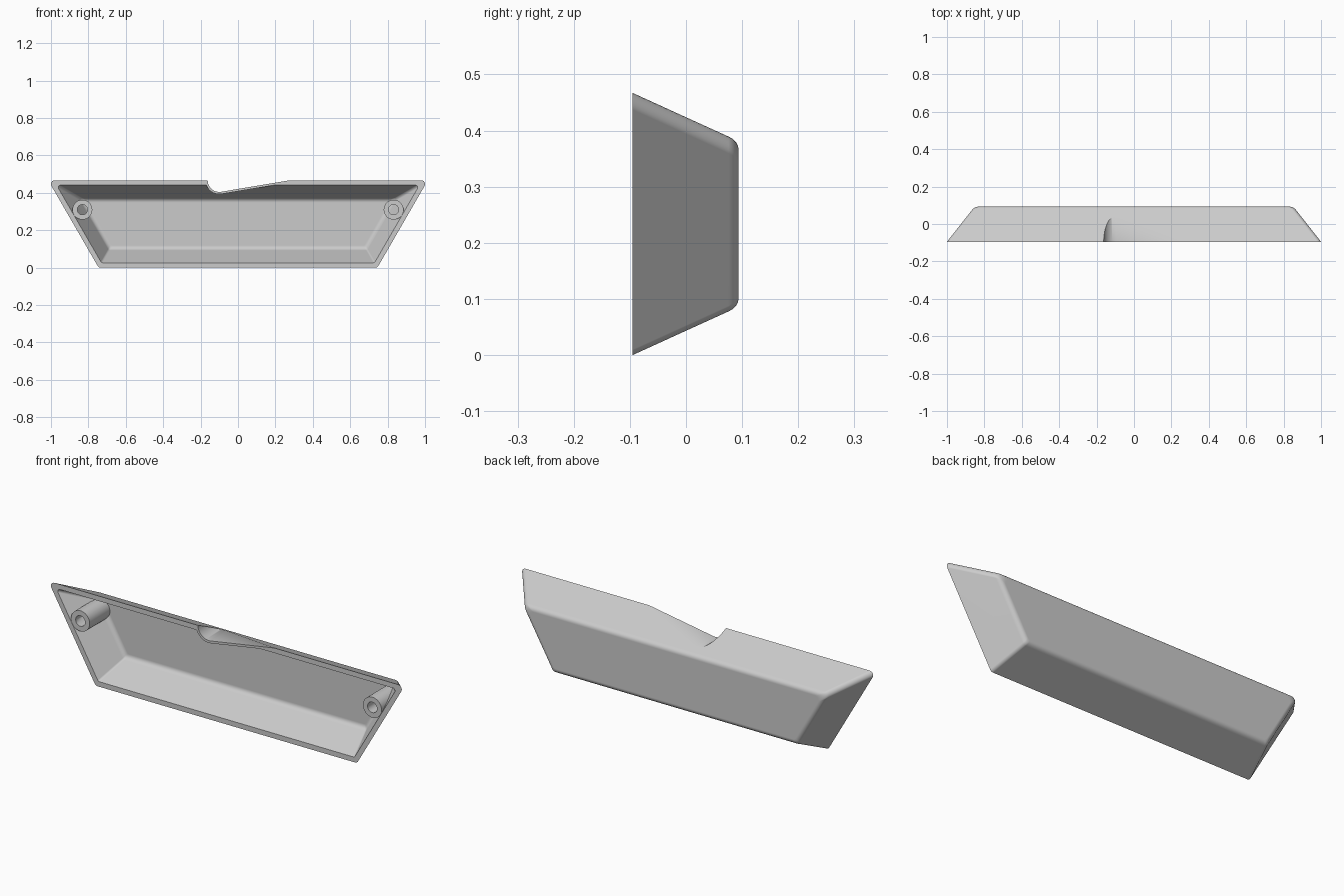
import bpy, bmesh, math
from mathutils import Vector

if "Cube" in bpy.data.objects:
    bpy.data.objects.remove(bpy.data.objects["Cube"], do_unlink=True)

FRONT, BACK = -0.095, 0.094
HEIGHT, TOP_X, BOTTOM_X = 0.467, 1.015, 0.745
TAPER = 0.455                      # wall inset per unit of depth


def new_object(name, bm):
    bmesh.ops.recalc_face_normals(bm, faces=bm.faces)
    mesh = bpy.data.meshes.new(name)
    bm.to_mesh(mesh)
    bm.free()
    ob = bpy.data.objects.new(name, mesh)
    bpy.context.collection.objects.link(ob)
    return ob


def skin(name, loops, closed=False):
    """Bridge equal rings of points; cap the ends unless closed on itself."""
    bm = bmesh.new()
    rings = [[bm.verts.new(p) for p in loop] for loop in loops]
    pairs = list(zip(rings, rings[1:]))
    if closed:
        pairs.append((rings[-1], rings[0]))
    else:
        bm.faces.new(rings[0])
        bm.faces.new(rings[-1])
    for a, b in pairs:
        for i in range(len(a)):
            j = (i + 1) % len(a)
            bm.faces.new((a[i], a[j], b[j], b[i]))
    return new_object(name, bm)


def outline(inset, y, radius, steps=6):
    """Trapezoid with rounded corners, moved inward by inset."""
    slope = (TOP_X - BOTTOM_X) / HEIGHT
    side = inset * math.hypot(1, slope)
    low, high = inset, HEIGHT - inset
    xl, xh = BOTTOM_X + slope * low - side, BOTTOM_X + slope * high - side
    corners = [Vector(c) for c in ((-xl, low), (xl, low), (xh, high), (-xh, high))]
    points = []
    for i, c in enumerate(corners):
        a = (corners[i - 1] - c).normalized()
        b = (corners[(i + 1) % 4] - c).normalized()
        half = a.angle(b) / 2
        centre = c + (a + b).normalized() * radius / math.sin(half)
        start = c + a * radius / math.tan(half) - centre
        end = c + b * radius / math.tan(half) - centre
        for k in range(steps + 1):
            t = k / steps
            turn = math.pi - 2 * half
            d = (start * math.sin((1 - t) * turn) + end * math.sin(t * turn)) / math.sin(turn)
            points.append((centre.x + d.x, y, centre.y + d.y))
    return points


def tapered_tub(name, front, back, rim, radius, fillet, steps=6):
    """Tapered solid with a rounded back edge."""
    inset = lambda y: rim + TAPER * (y - FRONT)
    p0 = Vector((back - fillet, inset(back - fillet)))
    p1 = Vector((back, inset(back)))
    p2 = Vector((back, inset(back) + fillet))
    profile = [(front, inset(front))]
    for k in range(steps + 1):
        t = k / steps
        profile.append(p0 * (1 - t) ** 2 + p1 * 2 * t * (1 - t) + p2 * t * t)
    return skin(name, [outline(i, y, radius) for y, i in profile])


def scoop(name, offset):
    """Notch profile run front to back: round left end, long ramp on the right."""
    cx, cz, r = -0.1, HEIGHT, 0.062 + offset
    tilt = math.radians(9.5)
    profile = [(cx - r, 0.6)]
    for k in range(17):
        a = math.pi + (math.pi / 2 + tilt) * k / 16
        profile.append((cx + r * math.cos(a), cz + r * math.sin(a)))
    x, z = profile[-1]
    profile.append((x + (0.6 - z) / math.tan(tilt), 0.6))
    return skin(name, [[(px, y, pz) for px, pz in profile] for y in (-0.14, 0.14)])


def boss_tube(name, x, z=0.31, outer=0.053, inner=0.027, n=48):
    ring = lambda r, y: [(x + r * math.cos(math.tau * k / n), y,
                          z + r * math.sin(math.tau * k / n)) for k in range(n)]
    return skin(name, [ring(outer, -0.108), ring(outer, 0.13),
                       ring(inner, 0.13), ring(inner, -0.108)], closed=True)


def subtract(target, cutter):
    mod = target.modifiers.new("cut", 'BOOLEAN')
    mod.operation, mod.solver, mod.object = 'DIFFERENCE', 'EXACT', cutter
    bpy.context.view_layer.objects.active = target
    bpy.ops.object.modifier_apply(modifier=mod.name)
    bpy.data.objects.remove(cutter, do_unlink=True)


# Hollow interior, keeping material for the screw bosses and the notch wall
cavity = tapered_tub("cavity_cutter", FRONT - 0.02, 0.07, 0.026, 0.012, 0.018)
for side in (-1, 1):
    subtract(cavity, boss_tube("boss_cutter", side * 0.832))
subtract(cavity, scoop("notch_wall_cutter", 0.012))

# Outer body, notched on top and hollowed from the front
shell = tapered_tub("tray_shell", FRONT, BACK, 0.0, 0.02, 0.018)
subtract(shell, scoop("notch_cutter", 0.0))
subtract(shell, cavity)

# Plain grey finish
grey = bpy.data.materials.new("light_grey")
grey.use_nodes = True
colour = (0.6, 0.6, 0.6, 1)
grey.diffuse_color = colour
grey.node_tree.nodes["Principled BSDF"].inputs["Base Color"].default_value = colour
shell.data.materials.clear()
shell.data.materials.append(grey)
for poly in shell.data.polygons:
    poly.material_index = 0

# Soft fillets, crisp rims
bpy.ops.object.select_all(action='DESELECT')
shell.select_set(True)
bpy.context.view_layer.objects.active = shell
bpy.ops.object.shade_smooth_by_angle(angle=math.radians(30))
weighted = shell.modifiers.new("even_shading", 'WEIGHTED_NORMAL')
weighted.keep_sharp = True
